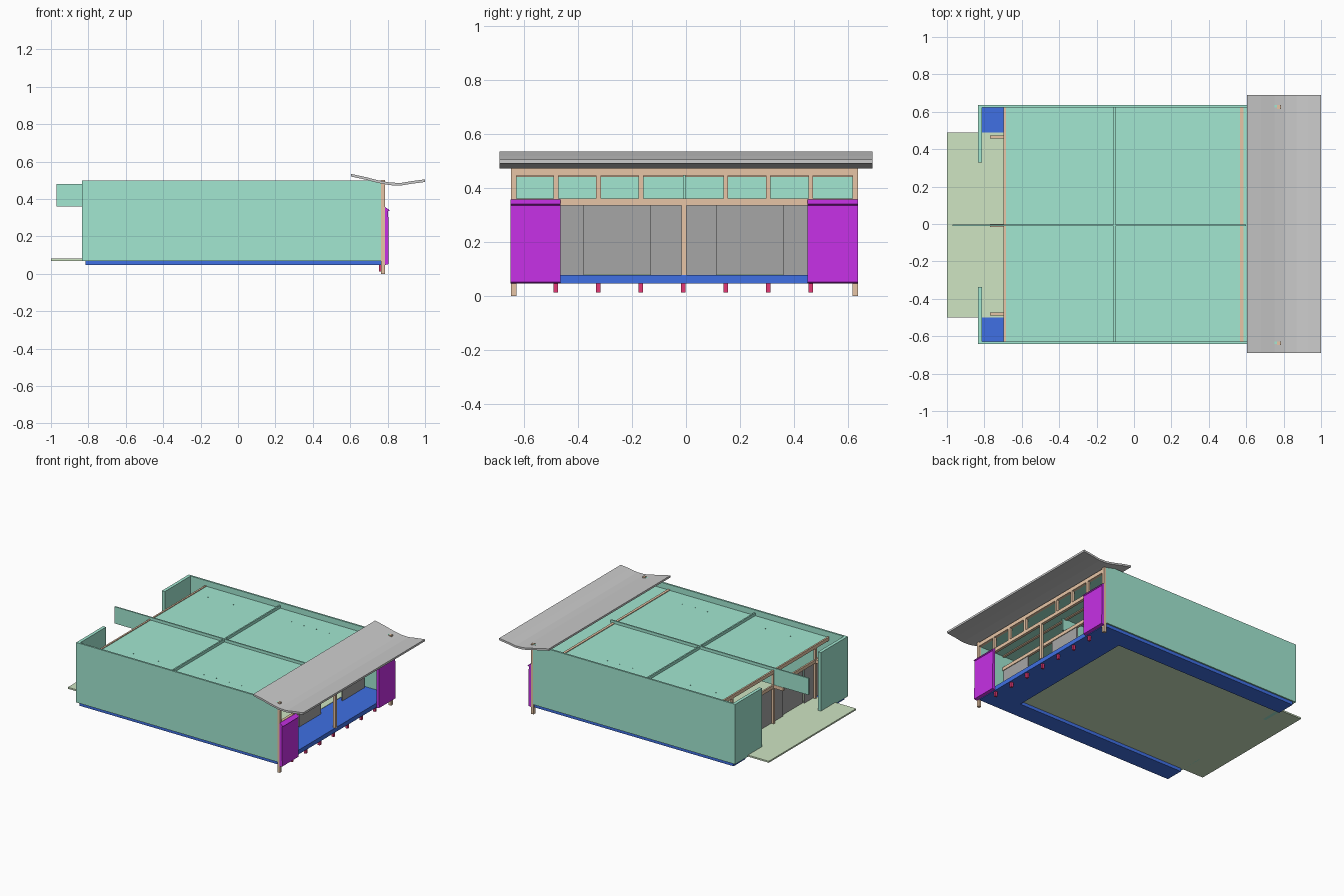
import bpy

if "Cube" in bpy.data.objects:
    bpy.data.objects.remove(bpy.data.objects["Cube"])

def material(name, rgb):
    m = bpy.data.materials.new(name)
    m.diffuse_color = (*rgb, 1)
    m.use_nodes = True
    m.node_tree.nodes["Principled BSDF"].inputs["Base Color"].default_value = m.diffuse_color
    return m

GREEN = material("green", (0.36, 0.80, 0.64))
LAWN = material("pale_green", (0.62, 0.78, 0.54))
BLUE = material("blue", (0.05, 0.16, 0.77))
WOOD = material("wood", (0.80, 0.56, 0.38))
PURPLE = material("purple", (0.57, 0.03, 0.79))
RED = material("red", (0.78, 0.04, 0.18))
DARK = material("dark_grey", (0.38, 0.38, 0.38))

def mesh(name, verts, faces, mat):
    me = bpy.data.meshes.new(name)
    me.from_pydata(verts, [], faces)
    ob = bpy.data.objects.new(name, me)
    bpy.context.collection.objects.link(ob)
    if mat:
        me.materials.append(mat)
    return ob

def prism(name, pts, lo, hi, axis, mat):
    """Extrude a 2D outline along y (points are x,z) or z (points are x,y)."""
    if axis == "y":
        put = lambda p, t: (p[0], t, p[1])
    else:
        put = lambda p, t: (p[0], p[1], t)
    n = len(pts)
    verts = [put(p, t) for t in (lo, hi) for p in pts]
    faces = [tuple(range(n)), tuple(range(2 * n - 1, n - 1, -1))]
    faces += [(i, i + n, (i + 1) % n + n, (i + 1) % n) for i in range(n)]
    ob = mesh(name, verts, faces, mat)
    import bmesh
    bm = bmesh.new()
    bm.from_mesh(ob.data)
    bmesh.ops.recalc_face_normals(bm, faces=bm.faces)
    bm.to_mesh(ob.data)
    bm.free()
    return ob

def box(name, x, y, z, mat):
    return prism(name, [(x[0], y[0]), (x[1], y[0]), (x[1], y[1]), (x[0], y[1])],
                 z[0], z[1], "z", mat)

def sides(a, b, c=-0.003):
    """Mirrored y ranges on both sides of the centre line."""
    return ((c - b, c - a), (c + a, c + b))

MID = -0.007

# U-shaped base frame and the slab that slides out at the back
prism("base_frame", [(-0.815, -0.63), (0.78, -0.63), (0.78, 0.625), (-0.815, 0.625),
                     (-0.815, 0.49), (0.54, 0.49), (0.54, -0.5), (-0.815, -0.5)],
      0.047, 0.078, "z", BLUE)
box("terrace_slab", (-1.0, 0.54), (-0.5, 0.49), (0.07, 0.081), LAWN)

# Side walls and short returns at the back
for y in sides(0.625, 0.638):
    box("side_wall", (-0.835, 0.768), y, (0.07, 0.5), GREEN)
for y in sides(0.333, 0.638):
    box("back_return_wall", (-0.835, -0.812), y, (0.07, 0.5), GREEN)

# Ceiling, crossing beams and projecting fin
box("ceiling", (-0.685, 0.765), (-0.628, 0.622), (0.446, 0.46), GREEN)
box("long_beam", (-0.97, 0.6), (MID - 0.005, MID + 0.005), (0.36, 0.48), GREEN)
box("cross_beam", (-0.11, -0.1), (-0.628, 0.622), (0.36, 0.48), GREEN)

# Small pegs on the ceiling
for x in (-0.58, -0.48, -0.38, -0.28, 0.08, 0.18, 0.28, 0.38):
    for y in (-0.5, 0.49):
        bpy.ops.mesh.primitive_cylinder_add(vertices=8, radius=0.003, depth=0.02,
                                            location=(x, y, 0.452))
        bpy.context.object.name = "ceiling_peg"
        bpy.context.object.data.materials.append(GREEN)

# Back door frame: header, posts and bracket arms
box("back_header", (-0.697, -0.685), (-0.628, 0.622), (0.336, 0.36), WOOD)
box("back_top_rail", (-0.697, -0.685), (-0.628, 0.622), (0.44, 0.465), WOOD)
for y in (-0.48, MID, 0.466):
    box("back_post", (-0.697, -0.68), (y - 0.009, y + 0.009), (0.08, 0.46), WOOD)
    box("back_bracket", (-0.77, -0.69), (y - 0.008, y + 0.008), (0.336, 0.36), WOOD)

# Inner front frame beneath the ceiling
box("inner_header", (0.567, 0.585), (-0.628, 0.622), (0.336, 0.36), WOOD)
box("inner_top_beam", (0.567, 0.585), (-0.628, 0.622), (0.44, 0.465), WOOD)

# Door panels: closed at the back, alternate ones open at the front
for i in range(5):
    y0 = -0.622 + i * 0.245
    x = -0.678 + 0.012 * (i % 2)
    box("back_door_panel", (x, x + 0.008), (y0, y0 + 0.25), (0.078, 0.336), DARK)
    if i % 2 == 0:
        box("front_door_panel", (0.57, 0.58), (y0, y0 + 0.245), (0.078, 0.336), DARK)

# Porch frame
X = (0.765, 0.785)
for y in (-0.637, 0.625):
    box("corner_post", X, (y - 0.01, y + 0.01), (0, 0.502), WOOD)
box("center_post", X, (MID - 0.009, MID + 0.009), (0.078, 0.34), WOOD)
box("porch_lower_beam", X, (-0.63, 0.62), (0.335, 0.36), WOOD)
box("porch_upper_beam", X, (-0.63, 0.62), (0.445, 0.472), WOOD)
for k in range(-3, 4):
    y = MID - 0.003 + k * 0.157
    if k:
        box("clerestory_post", X, (y - 0.009, y + 0.009), (0.358, 0.447), WOOD)
    box("floor_stub", (0.755, 0.772), (y - 0.008, y + 0.008), (0.013, 0.05), RED)

# Purple shutters with a sloped cap
for y in sides(0.457, 0.642, -0.007):
    prism("shutter", [(0.785, 0.047), (0.806, 0.052), (0.803, 0.335), (0.812, 0.34),
                      (0.785, 0.358)], y[0], y[1], "y", PURPLE)

# Dipped porch roof
top = [(0.605, 0.534), (0.68, 0.518), (0.75, 0.5), (0.81, 0.488), (0.87, 0.486),
       (0.93, 0.496), (1.0, 0.505)]
under = [(x, z - 0.014) for x, z in reversed(top)]
prism("porch_roof", top + under, -0.69, 0.69, "y", None)
